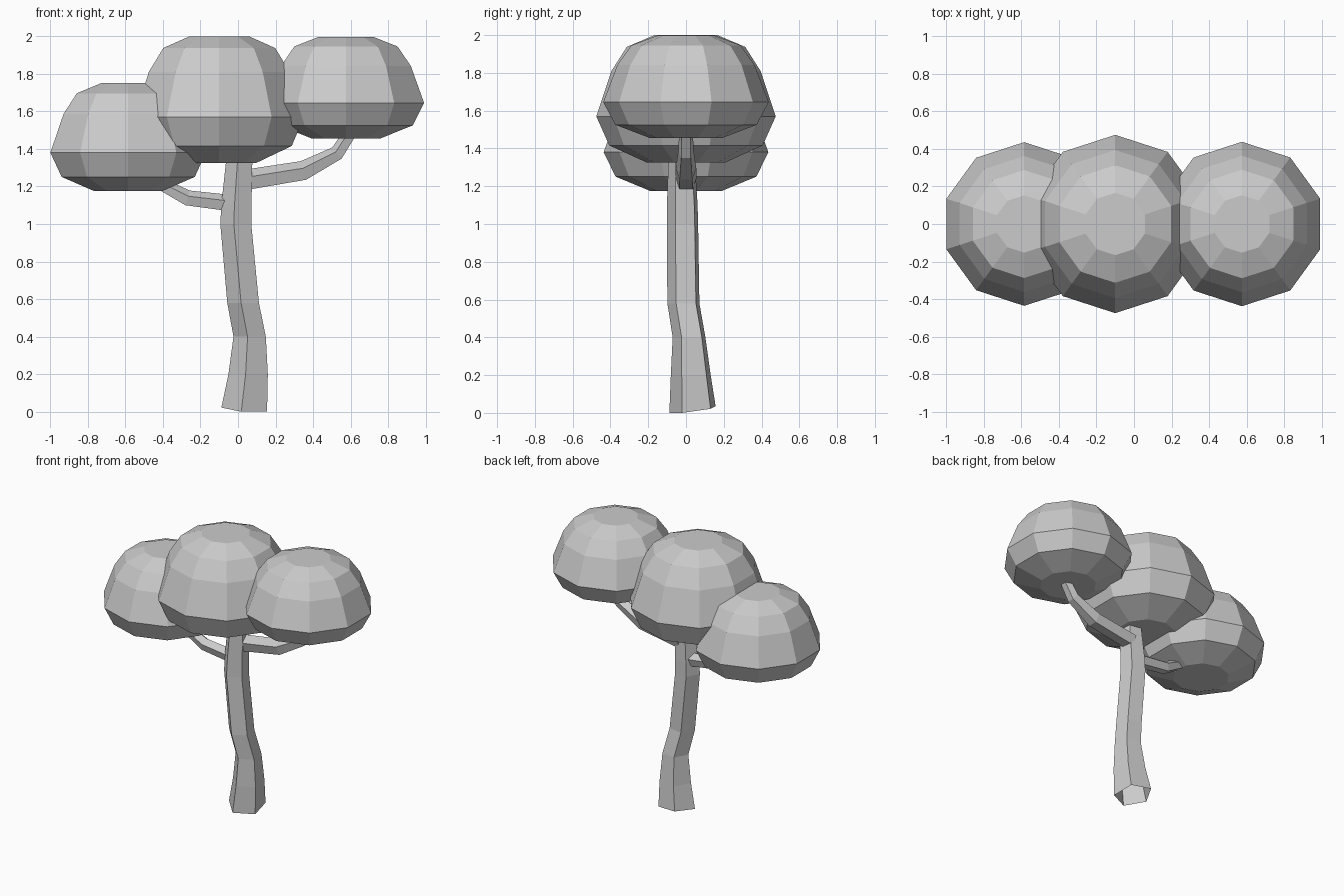
import bpy, bmesh
from math import sin, cos, radians, tau
from mathutils import Vector

if "Cube" in bpy.data.objects:
    bpy.data.objects.remove(bpy.data.objects["Cube"])


def loft(name, rings, cap_start=True, cap_end=True):
    """Skin a list of equally sized vertex rings into a flat shaded mesh."""
    bm = bmesh.new()
    loops = [[bm.verts.new(p) for p in ring] for ring in rings]
    n = len(loops[0])
    for a, b in zip(loops, loops[1:]):
        for i in range(n):
            j = (i + 1) % n
            bm.faces.new((a[i], a[j], b[j], b[i]))
    if cap_start:
        bm.faces.new(loops[0][::-1])
    if cap_end:
        bm.faces.new(loops[-1])
    bmesh.ops.recalc_face_normals(bm, faces=bm.faces)
    mesh = bpy.data.meshes.new(name)
    bm.to_mesh(mesh)
    bm.free()
    obj = bpy.data.objects.new(name, mesh)
    bpy.context.collection.objects.link(obj)
    return obj


def ring(x, y, z, r, sides, start):
    return [Vector((x + r * cos(radians(start) + tau * i / sides),
                    y + r * sin(radians(start) + tau * i / sides), z))
            for i in range(sides)]


# Crooked five-sided trunk: x, y, z, radius
trunk = [(.04, .04, 0, .13), (.06, .03, .2, .112), (.067, .02, .4, .092),
         (.032, -.01, .58, .09), (-.007, -.015, 1.0, .088),
         (-.004, -.016, 1.1, .086), (.01, -.02, 1.33, .075), (.014, -.02, 1.42, .07)]
trunk_rings = [ring(*t, 5, -100) for t in trunk]
# slanted foot, higher at the back left
for p in trunk_rings[0]:
    p.z = max(0, .15 * (-.44 * (p.x - .017) + .9 * (p.y + .088)))
loft("trunk", trunk_rings, cap_start=False)


# Five-sided branches bending in the xz plane: x, z, radius
def branch(name, path):
    pts = [Vector((x, 0, z)) for x, z, r in path]
    rings = []
    for i, p in enumerate(pts):
        before, after = pts[max(i - 1, 0)], pts[min(i + 1, len(pts) - 1)]
        t = (after - before).normalized()
        side = Vector((0, 1, 0))
        up = t.cross(side)
        if up.z < 0:
            up = -up
        r = path[i][2]
        rings.append([p + r * (up * cos(tau * k / 5) + side * sin(tau * k / 5))
                      for k in range(5)])
    loft(name, rings)


branch("right_branch", [(.03, 1.228, .06), (.35, 1.28, .057), (.53, 1.375, .043), (.61, 1.5, .037)])
branch("left_branch", [(-.04, 1.107, .048), (-.27, 1.135, .045), (-.41, 1.21, .037), (-.5, 1.33, .03)])

# Ten-sided flattened crowns: relative radius and height from the widest ring
profile = [(.435, -1), (.855, -.63), (1, 0), (.83, .56), (.66, .855), (.35, 1)]


def crown(name, x, z, radius, up, down):
    loft(name, [ring(x, 0, z + h * (up if h > 0 else down), radius * r, 10, 90)
                for r, h in profile])


crown("middle_crown", -.1, 1.57, .475, .43, .245)
crown("left_crown", -.585, 1.38, .436, .37, .205)
crown("right_crown", .575, 1.645, .438, .352, .19)
